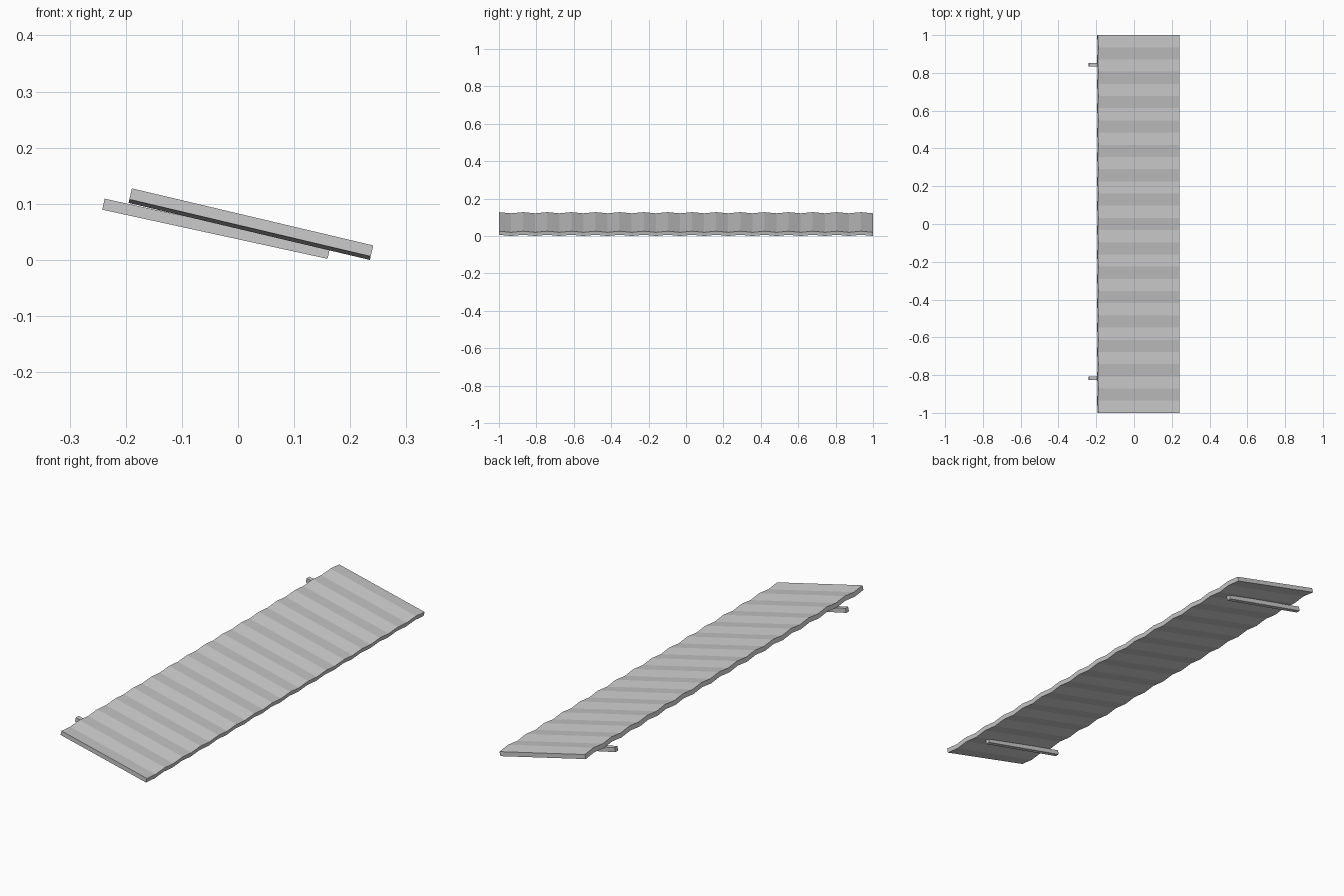
import bpy, math
from mathutils import Matrix

if "Cube" in bpy.data.objects:
    bpy.data.objects.remove(bpy.data.objects["Cube"])


def add_mesh(name, verts, faces, matrix):
    mesh = bpy.data.meshes.new(name)
    mesh.from_pydata(verts, [], faces)
    mesh.update()
    obj = bpy.data.objects.new(name, mesh)
    bpy.context.collection.objects.link(obj)
    obj.matrix_world = matrix
    return obj


def tilt(x, y, z, degrees):
    return Matrix.Translation((x, y, z)) @ Matrix.Rotation(math.radians(degrees), 4, 'Y')


# corrugated sheet: alternating ridge profile along y, swept across the slope
SEGMENTS, LENGTH, THICK, WAVE = 31, 0.442, 0.02, 0.0065
h = LENGTH / 2
verts, faces = [], []
for i in range(SEGMENTS + 1):
    y = -1 + 2 * i / SEGMENTS
    mid = WAVE / 2 if i % 2 == 0 else -WAVE / 2
    lo, hi = mid - THICK / 2, mid + THICK / 2
    verts += [(-h, y, lo), (h, y, lo), (h, y, hi), (-h, y, hi)]
for i in range(SEGMENTS):
    a, b = 4 * i, 4 * i + 4
    for k in range(4):
        n = (k + 1) % 4
        faces.append((a + k, b + k, b + n, a + n))
last = 4 * SEGMENTS
faces += [(0, 1, 2, 3), (last + 3, last + 2, last + 1, last)]
add_mesh("corrugated_sheet", verts, faces, tilt(0.023, 0, 0.0637, 13.3))

# two square support bars under the sheet
for name, y in (("front_support_bar", -0.817), ("back_support_bar", 0.843)):
    bpy.ops.mesh.primitive_cube_add(size=1)
    bar = bpy.context.object
    bar.name = name
    bar.matrix_world = tilt(-0.039, y, 0.0555, 12.3) @ Matrix.Diagonal((0.411, 0.02, 0.02, 1))

# consistent outward normals on the sheet
import bmesh
sheet = bpy.data.objects["corrugated_sheet"].data
bm = bmesh.new()
bm.from_mesh(sheet)
bmesh.ops.recalc_face_normals(bm, faces=bm.faces)
bm.to_mesh(sheet)
bm.free()
